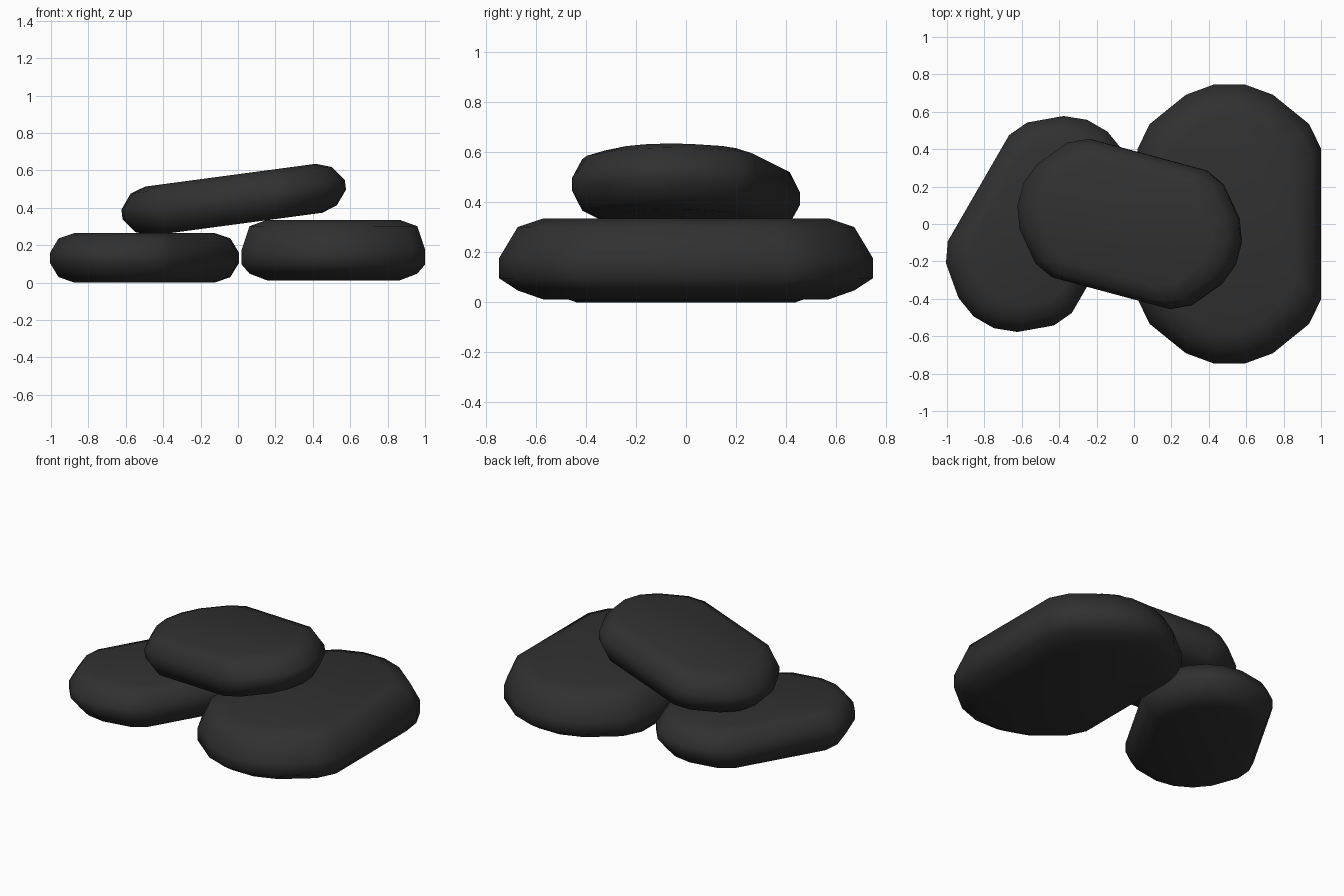
import bpy, bmesh
from math import radians
from mathutils import Matrix

if "Cube" in bpy.data.objects:
    bpy.data.objects.remove(bpy.data.objects["Cube"])

# Dark stone material
dark = bpy.data.materials.new("dark_stone")
dark.diffuse_color = (0.03, 0.03, 0.03, 1)
dark.use_nodes = True
dark.node_tree.nodes["Principled BSDF"].inputs["Base Color"].default_value = dark.diffuse_color

# Pebble outline: one unit quadrant mirrored into a 16-sided rounded oblong
QUAD = [(1, 0.54), (0.87, 0.715), (0.475, 0.925), (0.163, 1)]
OUTLINE = (QUAD + [(-x, y) for x, y in reversed(QUAD)]
           + [(-x, -y) for x, y in QUAD] + [(x, -y) for x, y in reversed(QUAD)])
RIM, BEVEL, CAP = (1, 1), (0.915, 0.9), (0.725, 0.765)


def pebble(name, half_w, half_l, height, belly, matrix):
    """Stack of outline rings; belly = height fractions of the widest band."""
    rings = [(CAP, 0), (BEVEL, 0.11), (RIM, belly[0]),
             (RIM, belly[1]), (BEVEL, 0.895), (CAP, 1)]
    bm = bmesh.new()
    loops = [[bm.verts.new((x * sx * half_w, y * sy * half_l, (f - 0.5) * height))
              for x, y in OUTLINE] for (sx, sy), f in rings]
    n = len(OUTLINE)
    for lo, hi in zip(loops, loops[1:]):
        for i in range(n):
            j = (i + 1) % n
            bm.faces.new((lo[i], lo[j], hi[j], hi[i]))
    bm.faces.new(loops[0][::-1])
    bm.faces.new(loops[-1])
    for f in bm.faces:
        f.smooth = True
    mesh = bpy.data.meshes.new(name)
    bm.to_mesh(mesh)
    bm.free()
    mesh.materials.append(dark)
    ob = bpy.data.objects.new(name, mesh)
    ob.matrix_world = matrix
    bpy.context.collection.objects.link(ob)


def place(x, y, z, turn, tilt=0):
    return (Matrix.Translation((x, y, z)) @ Matrix.Rotation(radians(tilt), 4, 'Y')
            @ Matrix.Rotation(radians(turn), 4, 'Z'))


# Large stone on the right, smaller one on the left, tilted one bridging both
pebble("large_stone", 0.49, 0.747, 0.323, (0.26, 0.51), place(0.51, 0, 0.1735, 0))
pebble("left_stone", 0.383, 0.607, 0.264, (0.40, 0.60), place(-0.5, 0, 0.132, -30))
pebble("top_stone", 0.383, 0.607, 0.264, (0.40, 0.60), place(-0.023, 0, 0.443, -105, -7.6))
